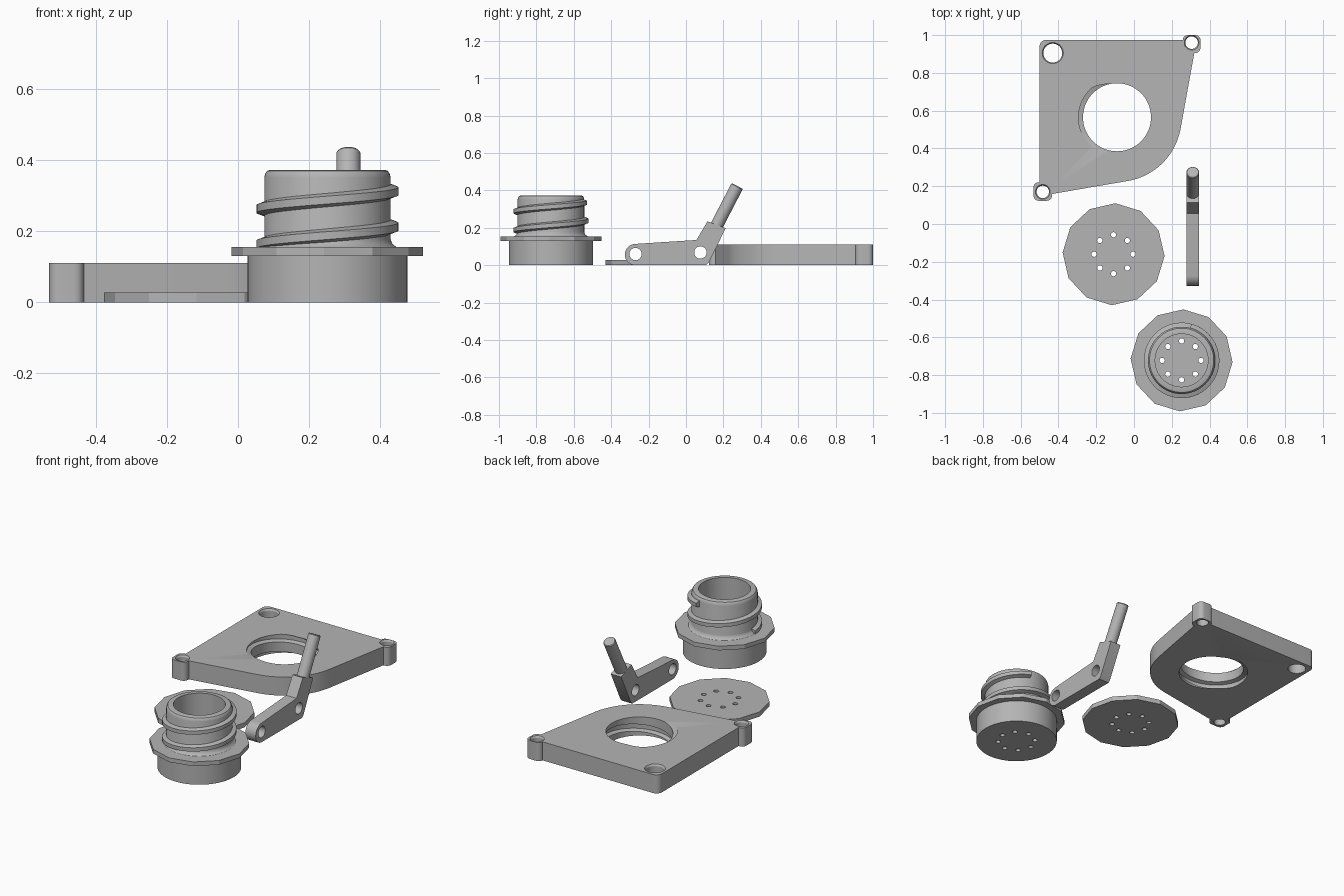
import bpy, bmesh, math
from mathutils import Matrix, Vector

if "Cube" in bpy.data.objects:
    bpy.data.objects.remove(bpy.data.objects["Cube"])

grey = bpy.data.materials.new("plain grey")
grey.diffuse_color = (0.46, 0.46, 0.46, 1)
grey.use_nodes = True
grey.node_tree.nodes["Principled BSDF"].inputs["Base Color"].default_value = grey.diffuse_color


def finish(bm, name):
    bmesh.ops.recalc_face_normals(bm, faces=bm.faces)
    mesh = bpy.data.meshes.new(name)
    bm.to_mesh(mesh)
    bm.free()
    ob = bpy.data.objects.new(name, mesh)
    bpy.context.collection.objects.link(ob)
    mesh.materials.append(grey)
    return ob


def arc(cx, cy, r, a0, a1, n):
    return [(cx + r * math.cos(math.radians(a0 + (a1 - a0) * i / n)),
             cy + r * math.sin(math.radians(a0 + (a1 - a0) * i / n))) for i in range(n + 1)]


def circle(cx, cy, r, n=48, start=0):
    return arc(cx, cy, r, start, start + 360, n)[:-1]


def rounded_box(cx, cy, half, r):
    pts = []
    for k, (sx, sy) in enumerate([(1, 1), (-1, 1), (-1, -1), (1, -1)]):
        pts += arc(cx + sx * (half - r), cy + sy * (half - r), r, 90 * k, 90 * k + 90, 6)
    return pts


def prism(name, outlines, z0, z1, matrix=Matrix()):
    bm = bmesh.new()
    for pts in outlines:
        low = [bm.verts.new((x, y, z0)) for x, y in pts]
        top = [bm.verts.new((x, y, z1)) for x, y in pts]
        bm.faces.new(low[::-1])
        bm.faces.new(top)
        for i in range(len(pts)):
            j = (i + 1) % len(pts)
            bm.faces.new((low[i], low[j], top[j], top[i]))
    bm.transform(matrix)
    return finish(bm, name)


def lathe(name, profile, cx, cy, n=64):
    # profile starts and ends on the axis
    bm = bmesh.new()
    vs = [bm.verts.new((r, 0, z)) for r, z in profile]
    es = [bm.edges.new(p) for p in zip(vs, vs[1:])]
    bmesh.ops.spin(bm, geom=vs + es, cent=(0, 0, 0), axis=(0, 0, 1),
                   angle=math.tau, steps=n, use_duplicate=False)
    bmesh.ops.remove_doubles(bm, verts=bm.verts, dist=1e-5)
    bm.transform(Matrix.Translation((cx, cy, 0)))
    return finish(bm, name)


def helix(name, cx, cy, z180, a0, a1, r_in, r_out, root, crest, pitch=0.1):
    # trapezoid section swept up a right-handed helix
    bm = bmesh.new()
    section = [(r_in, -root), (r_out, -crest), (r_out, crest), (r_in, root)]
    steps = int((a1 - a0) / 6)
    rings = []
    for i in range(steps + 1):
        a = a0 + (a1 - a0) * i / steps
        z = z180 + pitch * (a - 180) / 360
        c, s = math.cos(math.radians(a)), math.sin(math.radians(a))
        rings.append([bm.verts.new((cx + r * c, cy + r * s, z + h)) for r, h in section])
    for p, q in zip(rings, rings[1:]):
        for k in range(4):
            m = (k + 1) % 4
            bm.faces.new((p[k], p[m], q[m], q[k]))
    bm.faces.new(rings[0])
    bm.faces.new(rings[-1])
    return finish(bm, name)


def boolean(ob, other, op='DIFFERENCE'):
    mod = ob.modifiers.new("cut", 'BOOLEAN')
    mod.operation, mod.object, mod.solver = op, other, 'EXACT'
    bpy.context.view_layer.objects.active = ob
    bpy.ops.object.modifier_apply(modifier=mod.name)
    bpy.data.objects.remove(other)


def smooth(ob):
    bpy.ops.object.select_all(action='DESELECT')
    ob.select_set(True)
    bpy.context.view_layer.objects.active = ob
    bpy.ops.object.shade_smooth_by_angle(angle=math.radians(25))


def hole_ring(cx, cy):
    return [circle(*p, 0.014, 16) for p in circle(cx, cy, 0.103, 8)]


# Mounting plate with rounded lower right corner
H, px, py = 0.11, -0.09, 0.565
outline = ([(-0.50, 0.17), (-0.44, 0.158)] + arc(px, py, 0.342, -80, -10.4, 20)
           + [(0.322, 0.92), (0.322, 0.975)] + arc(-0.465, 0.94, 0.035, 90, 180, 8))
plate = prism("mounting_plate", [outline], 0, H)
bosses = [(-0.483, 0.172, 0.049), (0.305, 0.953, 0.047)]
for x, y, half in bosses:
    boolean(plate, prism("boss", [rounded_box(x, y, half, 0.027)], 0, H), 'UNION')

# Plate holes, countersunk at the corners, and the threaded opening
boolean(plate, prism("bore", [circle(px, py, 0.18, 64)], -0.1, 0.2))
for x, y, r in [(-0.483, 0.17, 0.033), (0.305, 0.96, 0.033), (-0.43, 0.905, 0.05)]:
    w = r + 0.006
    boolean(plate, lathe("screw_hole", [(0, -0.05), (r, -0.05), (r, H - 0.01), (w, H),
                                        (w, H + 0.05), (0, H + 0.05)], x, y, 32))
boolean(plate, helix("groove", px, py, 0.11, -400, 330, 0.165, 0.204, 0.026, 0.014))
smooth(plate)

# Perforated twelve-sided disc
dx, dy = -0.108, -0.16
disc = prism("perforated_disc", [circle(dx, dy, 0.27, 12, -2)], 0, 0.028)
boolean(disc, prism("holes", hole_ring(dx, dy), -0.1, 0.1))
smooth(disc)

# Threaded cup: round base, hollow neck and perforated floor
cx, cy = 0.252, -0.722
cup = lathe("threaded_cup", [
    (0, 0), (0.225, 0), (0.225, 0.14), (0.2, 0.152), (0.188, 0.16), (0.181, 0.168),
    (0.178, 0.178), (0.178, 0.352), (0.175, 0.363), (0.17, 0.37), (0.162, 0.373),
    (0.14, 0.373), (0.14, 0.03), (0, 0.03)], cx, cy)
flange = prism("cup_flange", [circle(cx, cy, 0.27, 12, -2)], 0.13, 0.155)
boolean(flange, prism("bore", [circle(cx, cy, 0.16, 64)], 0, 0.3))
boolean(cup, prism("holes", hole_ring(cx, cy), -0.1, 0.1))
thread = helix("cup_thread", cx, cy, 0.163, 180, 795, 0.17, 0.2, 0.022, 0.011)
for ob in (cup, flange, thread):
    smooth(ob)

# Bent lever arm, drawn in its side profile and extruded across x
side = Matrix(((0, 0, 1, 0), (1, 0, 0, 0), (0, 1, 0, 0), (0, 0, 0, 1)))
lx, half = 0.311, 0.034
arm = (arc(-0.27, 0.057, 0.057, 270, 94, 20)
       + [(0.056, 0.135), (0.115, 0.235), (0.212, 0.198), (0.122, 0.014), (0.108, 0)])
lever = prism("lever_arm", [arm], lx - half, lx + half, side)
boolean(lever, prism("pivots", [circle(-0.27, 0.06, 0.033, 32), circle(0.077, 0.068, 0.033, 32)],
                     0, 0.6, side))
smooth(lever)

# Slanted round pin with a slightly eased tip
base, tip = Vector((lx, 0.15, 0.185)), Vector((lx, 0.274, 0.424))
length = (tip - base).length
pin = lathe("lever_pin", [(0, 0), (half, 0), (half, length - 0.005), (half - 0.004, length),
                          (0, length)], 0, 0, 40)
pin.data.transform(Matrix.Translation(base)
                   @ (tip - base).to_track_quat('Z', 'Y').to_matrix().to_4x4())
smooth(pin)
